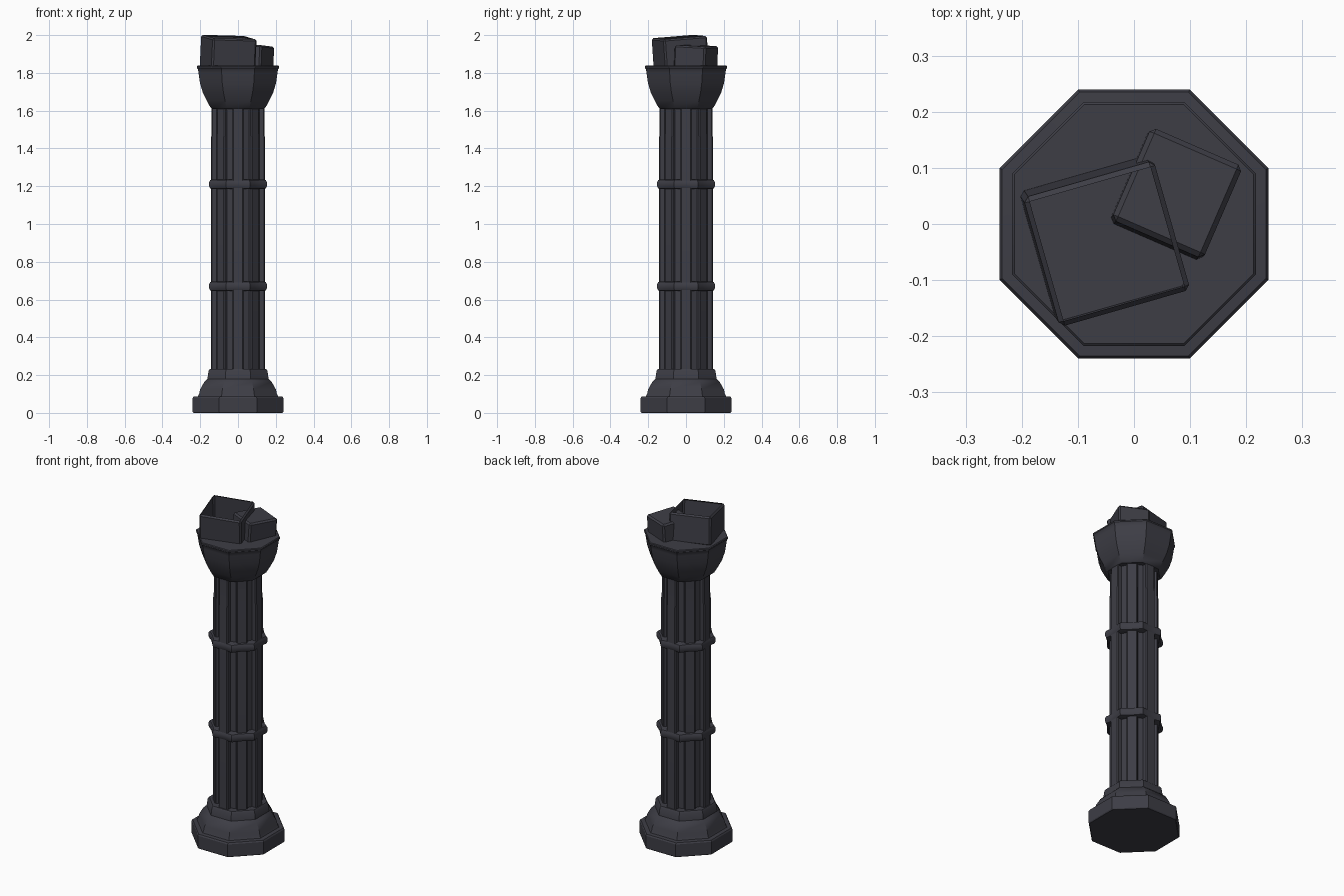
import bpy, bmesh
from math import cos, sin, pi, radians

cube = bpy.data.objects.get("Cube")
if cube:
    bpy.data.objects.remove(cube, do_unlink=True)

stone = bpy.data.materials.new("dark_slate_stone")
stone.use_nodes = True
colour = (0.047, 0.047, 0.060, 1)
stone.diffuse_color = colour
stone.node_tree.nodes["Principled BSDF"].inputs["Base Color"].default_value = colour


def finish(name, bm):
    mesh = bpy.data.meshes.new(name)
    bmesh.ops.recalc_face_normals(bm, faces=bm.faces)
    bm.to_mesh(mesh)
    bm.free()
    mesh.materials.append(stone)
    mesh.shade_smooth()
    mesh.set_sharp_from_angle(angle=radians(32))
    obj = bpy.data.objects.new(name, mesh)
    bpy.context.collection.objects.link(obj)
    return obj


def spin(points, angle):
    return [(x * cos(angle) - y * sin(angle), x * sin(angle) + y * cos(angle)) for x, y in points]


def octagon(apothem):
    corner = [(apothem / cos(pi / 8), 0)]
    return [p for k in range(8) for p in spin(corner, pi / 8 + k * pi / 4)]


def pinched_octagon(apothem):
    """Octagon whose sides dip slightly in the middle."""
    half = apothem * sin(pi / 8) / cos(pi / 8)
    side = [(apothem, -half), (apothem - 0.005, -half * 0.4), (apothem - 0.005, half * 0.4)]
    return [p for k in range(8) for p in spin(side, k * pi / 4)]


def ribbed(apothem):
    """Eight ribs parted by grooves; the diagonal ribs stand lower."""
    points = []
    for k in range(8):
        d = apothem - 0.01 * (k % 2)
        rib = [(0.115, -0.031), (d - 0.005, -0.031), (d, -0.025),
               (d, 0.025), (d - 0.005, 0.031), (0.115, 0.031)]
        points += spin(rib, k * pi / 4)
    return points


def loft(name, profile, section):
    """Stack cross-sections along z and cap both ends."""
    bm = bmesh.new()
    rings = [[bm.verts.new((x, y, z)) for x, y in section(a)] for a, z in profile]
    for low, high in zip(rings, rings[1:]):
        for i in range(len(low)):
            j = (i + 1) % len(low)
            bm.faces.new((low[i], low[j], high[j], high[i]))
    bm.faces.new(rings[0][::-1])
    bm.faces.new(rings[-1])
    return finish(name, bm)


def block(name, size, location, tilt, open_top=False):
    """Tilted block with bevelled edges, optionally hollow at the top."""
    bm = bmesh.new()
    bmesh.ops.create_cube(bm, size=1)
    bmesh.ops.scale(bm, vec=size, verts=bm.verts)
    bmesh.ops.bevel(bm, geom=bm.edges[:], offset=0.009, segments=1, affect='EDGES')
    if open_top:
        top = max(bm.faces, key=lambda f: f.calc_center_median().z)
        bmesh.ops.delete(bm, geom=[top], context='FACES_ONLY')
    obj = finish(name, bm)
    obj.location = location
    obj.rotation_euler = [radians(a) for a in tilt]
    return obj


# Stepped octagonal base
loft("base", [(0.236, 0), (0.24, 0.006), (0.24, 0.078), (0.235, 0.086), (0.212, 0.088),
              (0.206, 0.1), (0.2, 0.125), (0.178, 0.165), (0.162, 0.18),
              (0.156, 0.222), (0.149, 0.232)], octagon)

# Ribbed shaft
loft("shaft", [(0.143, 0.22), (0.143, 1.45), (0.14, 1.48), (0.14, 1.63)], ribbed)

# Rounded bands around the shaft
for name, z in (("lower_band", 0.67), ("upper_band", 1.21)):
    loft(name, [(0.135, z - 0.026), (0.147, z - 0.022), (0.153, z - 0.01),
                (0.153, z + 0.01), (0.147, z + 0.022), (0.135, z + 0.026)], pinched_octagon)

# Flared capital
loft("capital", [(0.138, 1.61), (0.146, 1.617), (0.165, 1.652), (0.186, 1.695),
                 (0.201, 1.745), (0.209, 1.8), (0.212, 1.82),
                 (0.217, 1.826), (0.217, 1.834), (0.213, 1.838)], octagon)

# Broken blocks resting on the capital
block("hollow_block", (0.242, 0.24, 0.17), (-0.052, -0.03, 1.905), (4.5, 1.5, 16), True)
block("small_block", (0.178, 0.18, 0.125), (0.075, 0.053, 1.882), (-3, 1, -23.5))
